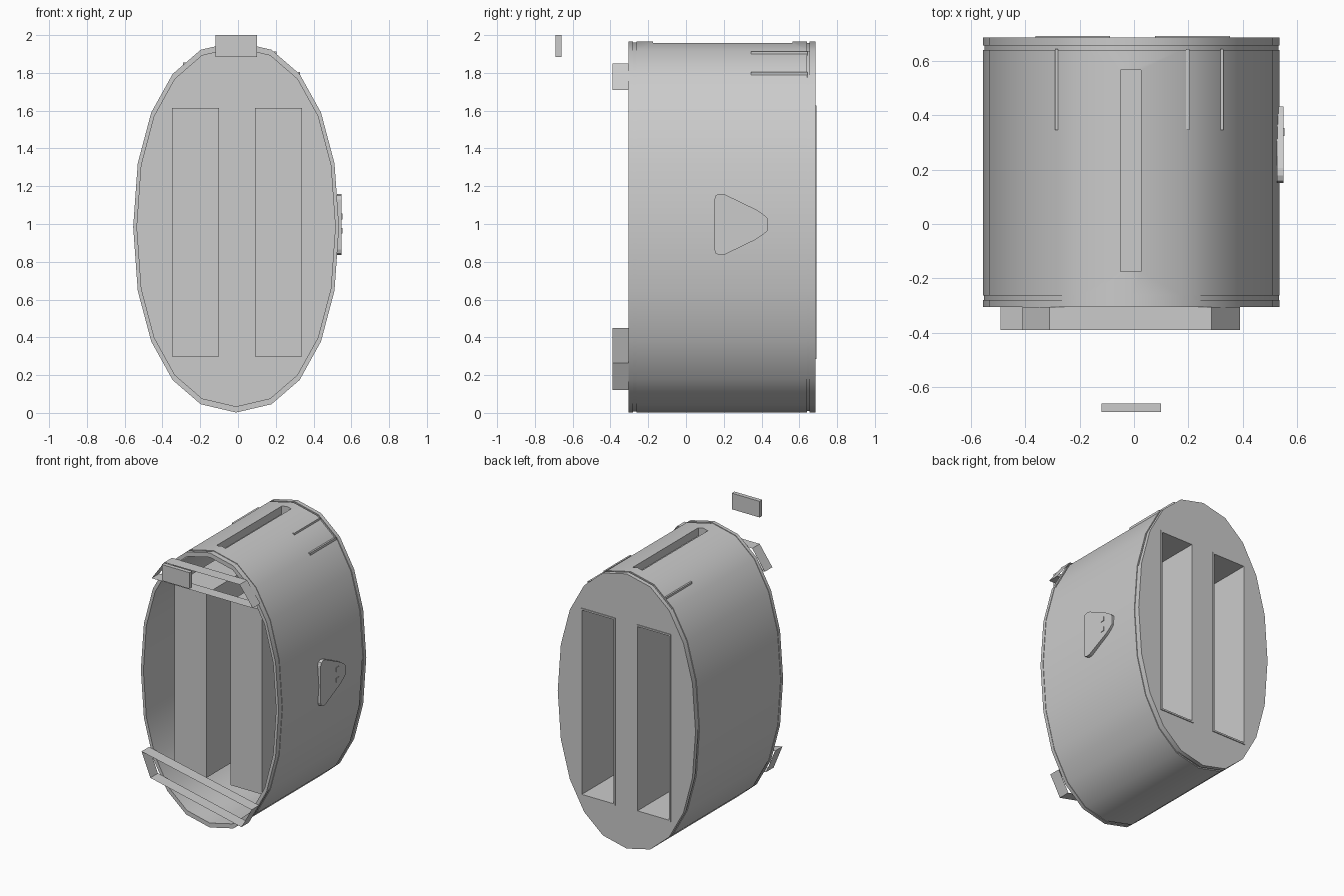
import bpy, bmesh, math

if "Cube" in bpy.data.objects:
    bpy.data.objects.remove(bpy.data.objects["Cube"])

CX, CZ, RX, RZ, POW = -0.01, 0.984, 0.545, 0.982, 2.2


def make(name, verts, faces, smooth=False):
    me = bpy.data.meshes.new(name)
    me.from_pydata(verts, [], faces)
    bm = bmesh.new()
    bm.from_mesh(me)
    bmesh.ops.recalc_face_normals(bm, faces=bm.faces)
    bm.to_mesh(me)
    bm.free()
    ob = bpy.data.objects.new(name, me)
    bpy.context.collection.objects.link(ob)
    return ob


def activate(ob):
    bpy.ops.object.select_all(action='DESELECT')
    ob.select_set(True)
    bpy.context.view_layer.objects.active = ob


SIDES = {'-x': (0, 1, 3, 2), '+x': (4, 6, 7, 5), '-y': (0, 4, 5, 1),
         '+y': (2, 3, 7, 6), '-z': (0, 2, 6, 4), '+z': (1, 5, 7, 3)}


def box(name, x, y, z, skip=()):
    """Box from ranges, leaving out the named sides."""
    v = [(a, b, c) for a in x for b in y for c in z]
    return make(name, v, [f for k, f in SIDES.items() if k not in skip])


def cut(ob, cutter):
    m = ob.modifiers.new('cut', 'BOOLEAN')
    m.object = cutter
    m.operation = 'DIFFERENCE'
    m.solver = 'EXACT'
    activate(ob)
    bpy.ops.object.modifier_apply(modifier=m.name)
    bpy.data.objects.remove(cutter)


def fuller(v):
    return math.copysign(abs(v) ** (2 / POW), v)


def ring_quads(n, k=0):
    return [(k + i, k + (i + 1) % n, k + n + (i + 1) % n, k + n + i) for i in range(n)]


# Hollow oval body: (y, inset) profile with trim grooves and open front
N = 20
prof = [(0.665, 0.02), (-0.305, 0.02), (-0.305, 0), (-0.280, 0), (-0.280, 0.003),
        (-0.262, 0.003), (-0.262, 0), (0.64, 0), (0.64, 0.005), (0.655, 0.005),
        (0.655, 0), (0.685, 0)]
verts, faces = [], []
for y, d in prof:
    for i in range(N):
        a = math.tau * i / N
        verts.append((CX + (RX - d) * fuller(math.cos(a)), y,
                      CZ + (RZ - 1.6 * d) * fuller(math.sin(a))))
for k in range(len(prof) - 1):
    faces += ring_quads(N, k * N)
faces += [tuple(range(N)), tuple(range((len(prof) - 1) * N, len(prof) * N))]
body = make('body', verts, faces)

# Two bread slots: deep wells with raised lips
for side, (x0, x1) in (('left', (-0.35, -0.10)), ('right', (0.09, 0.34))):
    z0, z1, t = 0.298, 1.615, 0.012
    cut(body, box('slot_cutter', (x0, x1), (0.6, 0.8), (z0, z1)))
    box(side + '_bread_well', (x0, x1), (-0.215, 0.68), (z0, z1), ('+y',))
    lip = box(side + '_slot_lip', (x0 - t, x1 + t), (0.675, 0.691), (z0 - t, z1 + t))
    cut(lip, box('lip_cutter', (x0, x1), (0.5, 0.8), (z0, z1)))

# Lever slot sunk in the top
cut(body, box('lever_cutter', (-0.05, 0.025), (-0.175, 0.565), (1.8, 2.1)))
box('lever_slot', (-0.05, 0.025), (-0.175, 0.565), (1.90, 1.955), ('+z',))
activate(body)
bpy.ops.object.shade_smooth_by_angle(angle=math.radians(32))


# Thin ribs lying on the faceted shell beside the rim
def shell_top(x):
    pts = [(CX + RX * fuller(math.cos(math.tau * i / N)),
            CZ + RZ * fuller(math.sin(math.tau * i / N))) for i in range(N // 2 + 1)]
    for (xa, za), (xb, zb) in zip(pts, pts[1:]):
        if xb <= x <= xa:
            return zb + (za - zb) * (x - xb) / (xa - xb)


for x in (-0.285, 0.197, 0.323):
    z = shell_top(x)
    box('rib', (x - 0.006, x + 0.006), (0.345, 0.643), (z - 0.02, z + 0.009))

# Open-ended feet: loops of wall running forward
feet = {'upper_foot': [(-0.41, 1.71), (0.39, 1.71), (0.285, 1.85), (-0.31, 1.85)],
        'lower_foot': [(-0.42, 0.28), (0.30, 0.12), (0.38, 0.265), (-0.49, 0.45)]}
for name, loop in feet.items():
    make(name, [(x, y, z) for y in (-0.39, -0.305) for x, z in loop], ring_quads(4))

# Rounded triangular control plate with two small buttons
tri = [(0.15, 0.865), (0.158, 0.843), (0.178, 0.835), (0.205, 0.838), (0.37, 0.918),
       (0.41, 0.945), (0.432, 0.965)]
tri += [(y, 1.995 - z) for y, z in reversed(tri)]
n = len(tri)
make('control_plate', [(x, y, z) for x in (0.525, 0.549) for y, z in tri],
     ring_quads(n) + [tuple(range(n)), tuple(range(n, 2 * n))])
for z in (0.965, 1.04):
    box('button', (0.54, 0.553), (0.323, 0.353), (z - 0.015, z + 0.015))

# Detached lever knob
box('lever_knob', (-0.12, 0.10), (-0.69, -0.66), (1.885, 2.0))
